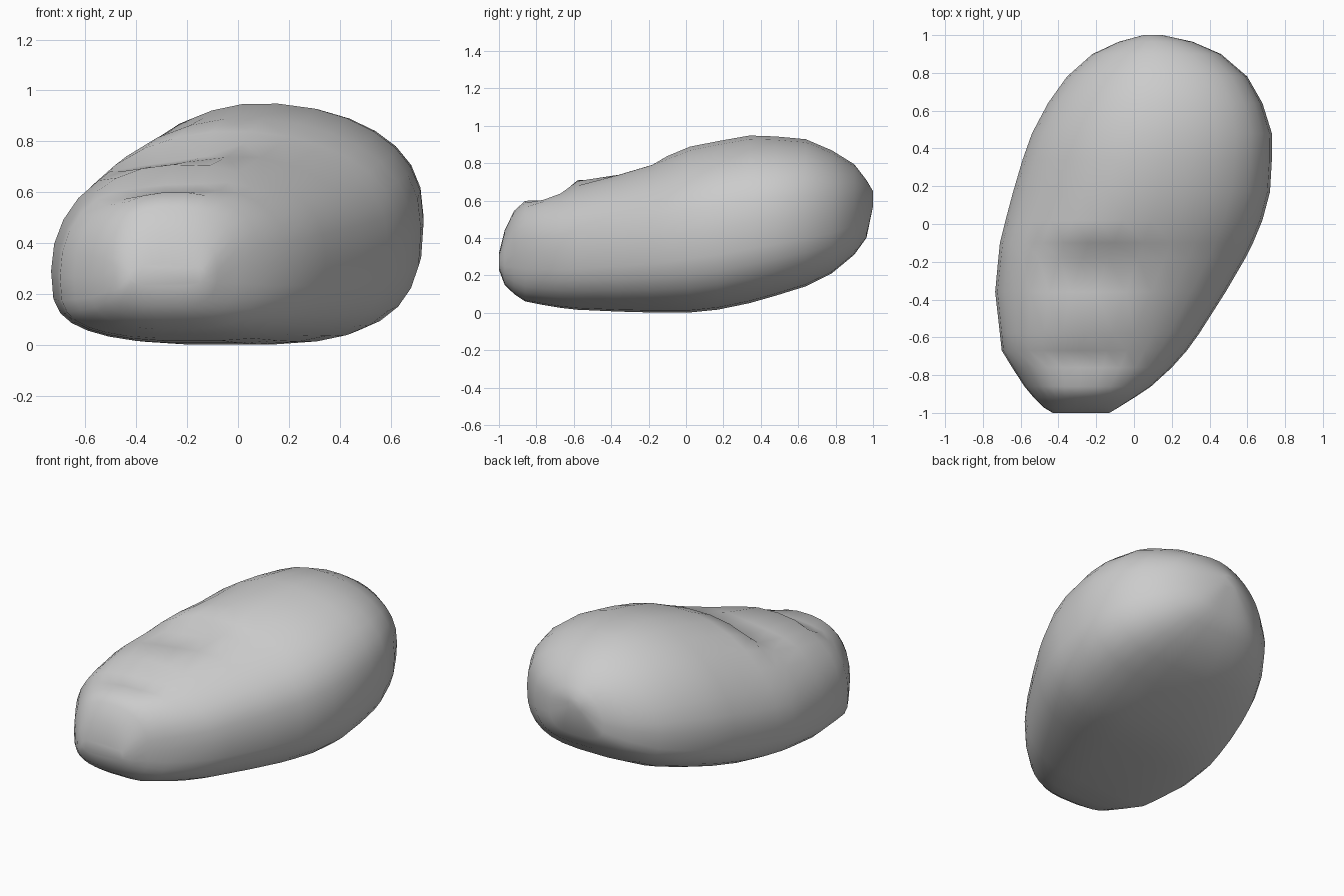
import bpy, bmesh, math

# Cross-sections along the length: y, left x, right x, bottom z, top z, dent depth
STATIONS = [
    (-1.00, -0.43, -0.13, 0.23, 0.32, 0),
    (-0.97, -0.48, -0.08, 0.15, 0.44, 0),
    (-0.92, -0.53, 0.00, 0.10, 0.545, 0),
    (-0.86, -0.58, 0.09, 0.06, 0.60, 0.0),
    (-0.76, -0.645, 0.20, 0.04, 0.635, 0.035),
    (-0.67, -0.70, 0.28, 0.025, 0.66, 0.03),
    (-0.58, -0.71, 0.345, 0.015, 0.695, -0.015),
    (-0.36, -0.735, 0.485, 0.005, 0.755, 0.035),
    (-0.18, -0.718, 0.59, 0.0, 0.81, 0.07),
    (-0.10, -0.71, 0.63, 0.0, 0.84, 0.0),
    (0.02, -0.68, 0.68, 0.0, 0.89, 0),
    (0.17, -0.64, 0.72, 0.015, 0.92, 0),
    (0.34, -0.59, 0.73, 0.05, 0.95, 0),
    (0.48, -0.54, 0.73, 0.09, 0.945, 0),
    (0.64, -0.455, 0.68, 0.14, 0.93, 0),
    (0.78, -0.355, 0.60, 0.21, 0.87, 0),
    (0.90, -0.22, 0.46, 0.31, 0.795, 0),
    (0.965, -0.08, 0.31, 0.40, 0.71, 0),
    (1.00, 0.05, 0.15, 0.57, 0.65, 0),
]
SIDES = 30


def spow(v, p):
    return math.copysign(abs(v) ** p, v)


def ring(bm, y, xl, xr, zb, zt, dent):
    cx, hw = (xl + xr) / 2, (xr - xl) / 2
    zm = zb + 0.43 * (zt - zb)
    back = min(1, max(0, (y + 0.5) / 0.6))
    dx = -0.28 + 0.12 * back
    verts = []
    for i in range(SIDES):
        a = 2 * math.pi * i / SIDES
        c, s = math.cos(a), math.sin(a)
        # flatter underside; upper left shoulder slopes more towards the back
        n = 3.0 if s < 0 else (2.35 - 0.6 * back if c < 0 else 2.25)
        x = cx + hw * spow(c, 2 / n)
        z = zm + ((zt - zm) if s > 0 else (zm - zb)) * spow(s, 2 / n)
        # widest line is higher on the right than on the left
        z += 0.05 * (zt - zb) * c * abs(c) ** 3
        # step and pocket pressed into the top of the narrow end
        if s > 0.3:
            z -= dent * math.exp(-((x - dx) / 0.22) ** 4)
        verts.append(bm.verts.new((x, y, z)))
    return verts


# Pebble body: loft of the rings with closed ends
bm = bmesh.new()
rings = [ring(bm, *s) for s in STATIONS]
for a, b in zip(rings, rings[1:]):
    for i in range(SIDES):
        j = (i + 1) % SIDES
        bm.faces.new((a[i], a[j], b[j], b[i]))
bm.faces.new(rings[0])
bm.faces.new(rings[-1])
bmesh.ops.recalc_face_normals(bm, faces=bm.faces)
mesh = bpy.data.meshes.new("pebble_body")
bm.to_mesh(mesh)
bm.free()
mesh.shade_smooth()
body = bpy.data.objects.new("pebble_body", mesh)
bpy.context.collection.objects.link(body)
